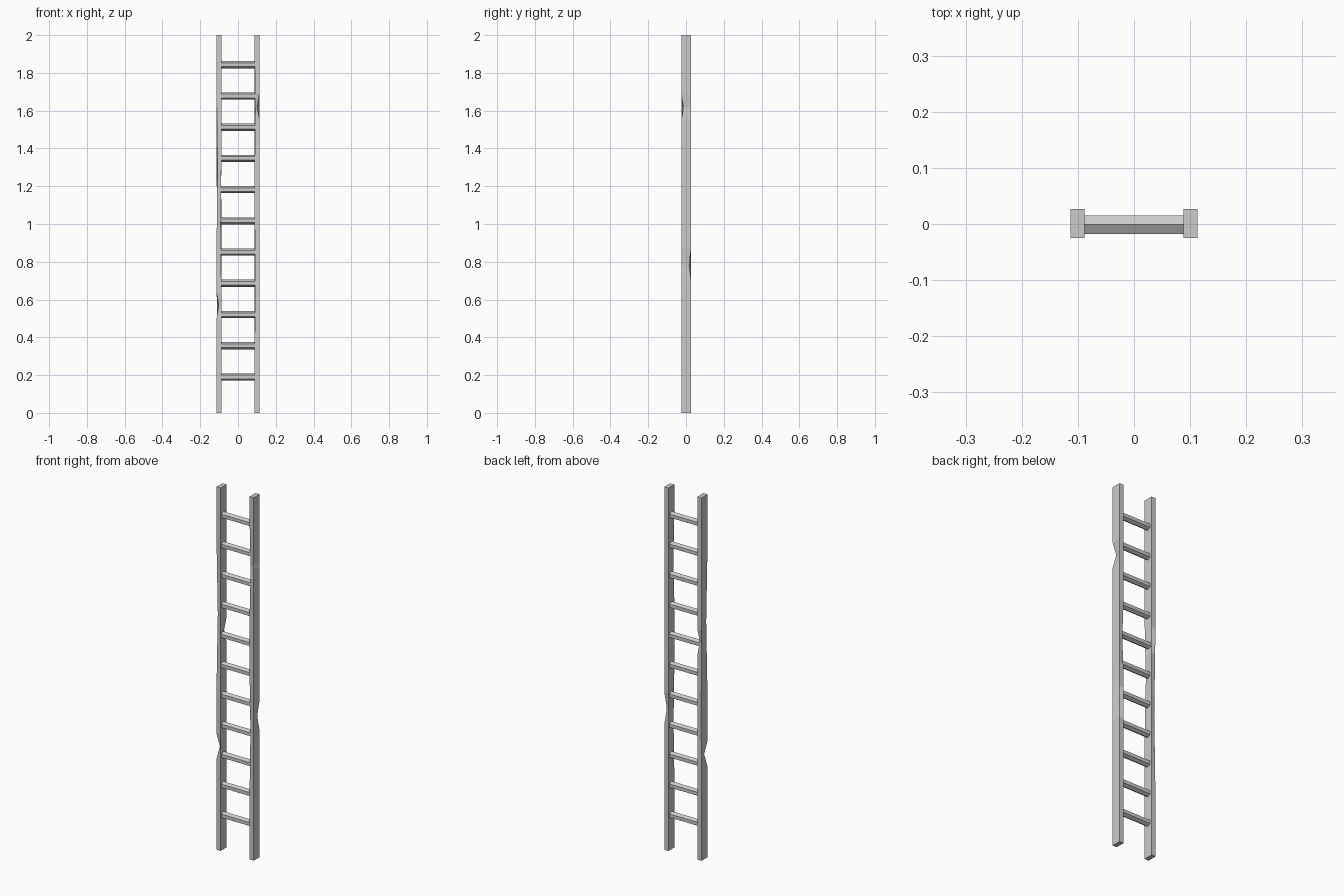
import bpy, bmesh, math

if "Cube" in bpy.data.objects:
    bpy.data.objects.remove(bpy.data.objects["Cube"])

# One flat grey for the whole ladder
grey = bpy.data.materials.new("plain_grey")
grey.use_nodes = True
grey.diffuse_color = (0.6, 0.6, 0.6, 1)
grey.node_tree.nodes["Principled BSDF"].inputs["Base Color"].default_value = (0.6, 0.6, 0.6, 1)


def finish(name, bm):
    bmesh.ops.recalc_face_normals(bm, faces=bm.faces)
    mesh = bpy.data.meshes.new(name)
    bm.to_mesh(mesh)
    bm.free()
    mesh.materials.append(grey)
    obj = bpy.data.objects.new(name, mesh)
    bpy.context.collection.objects.link(obj)
    return obj


def rail(name, side, chips):
    """Square post; each chip (x side, y side, height, reach, depth x, depth y) wears one corner."""
    levels = {0, 2}
    for _, _, z, reach, _, _ in chips:
        levels |= {z, round(z - reach, 3), round(z + reach, 3)}
    bm = bmesh.new()
    rings = []
    for z in sorted(levels):
        ring = []
        for sx, sy in ((-1, -1), (1, -1), (1, 1), (-1, 1)):
            x, y = side * 0.101 + sx * 0.0125, 0.001 + sy * 0.026
            for cx, cy, cz, reach, dx, dy in chips:
                if (cx, cy) == (sx * side, sy):
                    wear = max(0, 1 - abs(z - cz) / reach)
                    x -= sx * dx * wear
                    y -= sy * dy * wear
            ring.append(bm.verts.new((x, y, z)))
        rings.append(ring)
    for low, high in zip(rings, rings[1:]):
        for i in range(4):
            j = (i + 1) % 4
            bm.faces.new((low[i], low[j], high[j], high[i]))
    bm.faces.new(rings[0])
    bm.faces.new(rings[-1])
    return finish(name, bm)


# Worn rails: x side 1 is the outer face, y side -1 the front
rail("left_rail", 1, [
    (1, -1, 1.62, 0.07, 0.012, 0.012),
    (1, 1, 0.78, 0.09, 0.008, 0.01),
    (-1, -1, 1.6, 0.25, 0.003, 0.004),
    (-1, 1, 1.15, 0.2, 0.004, 0.005),
    (-1, -1, 0.7, 0.3, 0.002, 0.004),
])
rail("right_rail", -1, [
    (1, -1, 0.57, 0.07, 0.012, 0.012),
    (-1, 1, 1.2, 0.07, 0.008, 0.01),
    (1, 1, 0.8, 0.5, 0.005, 0.004),
    (1, -1, 1.3, 0.4, 0.005, 0.004),
    (-1, -1, 1.0, 0.3, 0.003, 0.005),
])

# Eleven hexagonal rungs with an edge on top
for n in range(11):
    bm = bmesh.new()
    bmesh.ops.create_cone(bm, cap_ends=True, segments=6, radius1=0.019, radius2=0.019, depth=0.2)
    for v in bm.verts:
        x, y, z = v.co
        a = math.atan2(y, x) + math.radians(30)
        top = round(math.degrees(a) / 30) * math.radians(30)
        v.co = (z, 0.019 * math.cos(top) - 0.001, 0.019 * math.sin(top))
    # Snap the ring so one corner points straight up
    if not any(abs(v.co.y + 0.001) < 0.001 for v in bm.verts):
        for v in bm.verts:
            y, z = v.co.y + 0.001, v.co.z
            c, s = math.cos(math.pi / 6), math.sin(math.pi / 6)
            v.co.y, v.co.z = c * y - s * z - 0.001, s * y + c * z
    obj = finish(f"rung_{n + 1}", bm)
    obj.location = (0, 0, 0.19 + n * 0.1653)
